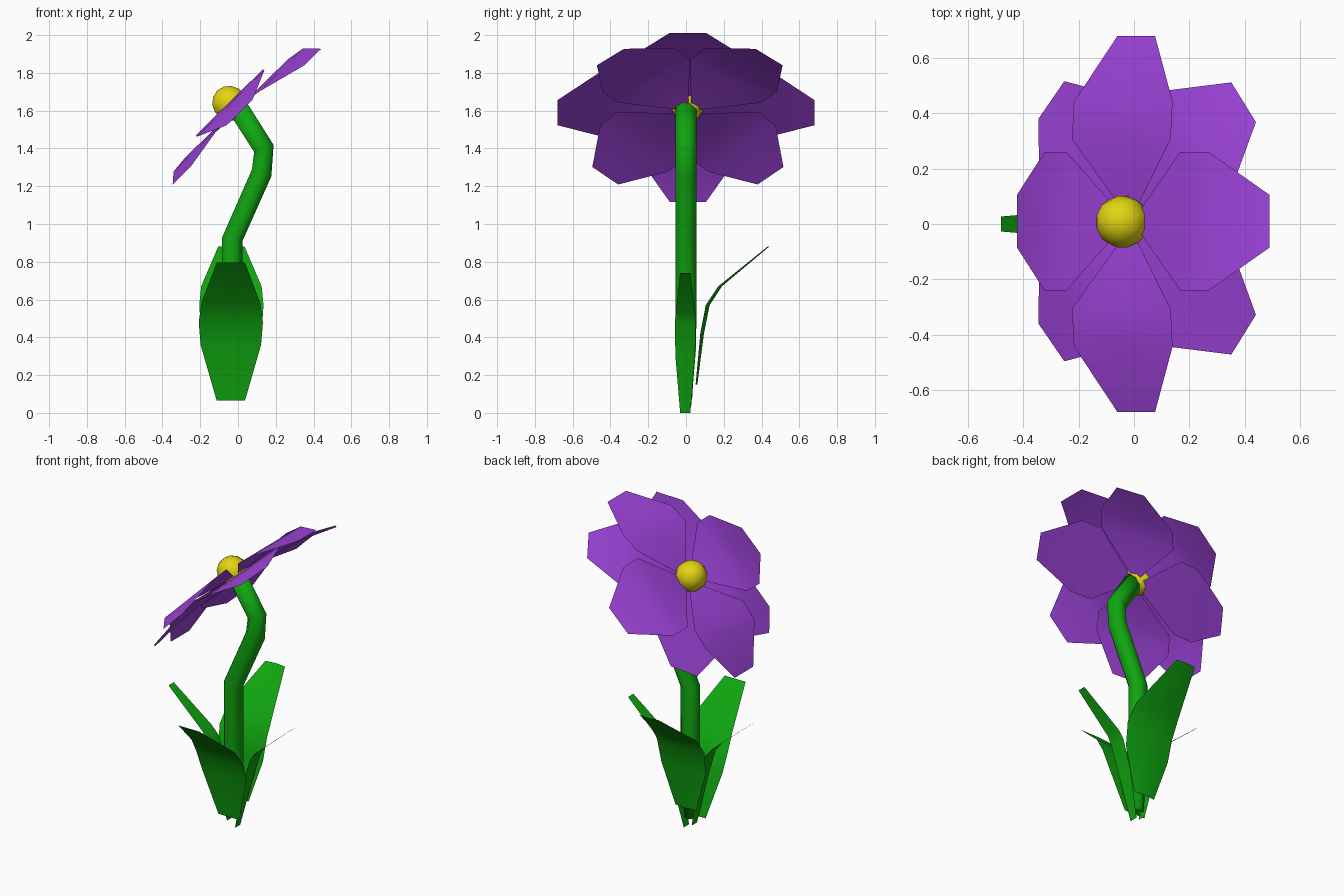
import bpy, math
from mathutils import Vector

if "Cube" in bpy.data.objects:
    bpy.data.objects.remove(bpy.data.objects["Cube"])


def mat(name, col):
    m = bpy.data.materials.new(name)
    m.diffuse_color = (*col, 1)
    m.use_nodes = True
    m.node_tree.nodes["Principled BSDF"].inputs["Base Color"].default_value = m.diffuse_color
    return m


PURPLE = mat("petal purple", (0.36, 0.06, 0.74))
GREEN = mat("leaf green", (0.005, 0.38, 0.005))
YELLOW = mat("centre yellow", (0.76, 0.66, 0.005))


def make(name, verts, faces, material):
    me = bpy.data.meshes.new(name)
    me.from_pydata(verts, [], faces)
    me.materials.append(material)
    ob = bpy.data.objects.new(name, me)
    bpy.context.collection.objects.link(ob)
    me.shade_smooth()
    return ob


def strip(name, rows, material):
    """Sheet skinned through rows of points."""
    n = len(rows[0])
    faces = [(i * n + j, i * n + j + 1, (i + 1) * n + j + 1, (i + 1) * n + j)
             for i in range(len(rows) - 1) for j in range(n - 1)]
    return make(name, [p for r in rows for p in r], faces, material)


# flower head frame: U runs up the tilted head, V sideways, N out of its face
A = math.radians(44.5)
U = Vector((math.cos(A), 0, math.sin(A)))
V = Vector((0, 1, 0))
N = Vector((-math.sin(A), 0, math.cos(A)))


def petal(name, angle, length, lifts, dy=0.0):
    d = U * math.cos(angle) + V * math.sin(angle)
    s = V * math.cos(angle) - U * math.sin(angle)
    rows = []
    for (r, w), h in zip(((0.07, 0.03), (0.45, 0.25), (0.65, 0.25), (1, 0.095)), lifts):
        base = U * 1.12 + d * (r * length) + N * h + V * dy
        rows.append([base + s * (w * k) for k in (-1, 0, 1)])
    strip(name, rows, PURPLE)


# front ring of four petals
petal("front_petal_top", 0, 0.64, (1.165, 1.195, 1.178, 1.092), 0.01)
petal("front_petal_bottom", math.pi, 0.64, (1.165, 1.195, 1.178, 1.092), 0.01)
for sgn, side in ((1, "back"), (-1, "front")):
    petal("side_petal_" + side, sgn * math.pi / 2, 0.68, (1.165, 1.205, 1.195, 1.128))
    # rear ring, on the diagonals
    petal("rear_petal_upper_" + side, sgn * math.radians(41), 0.64,
          (1.135, 1.15, 1.135, 1.066), 0.02)
    petal("rear_petal_lower_" + side, sgn * math.radians(136), 0.63,
          (1.135, 1.16, 1.15, 1.105), 0.01)

# flower centre
bpy.ops.mesh.primitive_uv_sphere_add(segments=10, ring_count=7, radius=0.096,
                                     location=(-0.043, 0.008, 1.638), rotation=(0, -A, 0))
c = bpy.context.object
c.name = "flower_centre"
c.data.materials.append(YELLOW)
c.data.shade_smooth()

# bent stem: octagonal tube
path = [Vector((x, 0, z)) for x, z in
        ((-0.03, 0.07), (-0.03, 0.45), (-0.03, 0.92), (0.125, 1.27), (0.137, 1.40), (0.0, 1.615))]
SIDES, verts, faces = 8, [], []
for i, p in enumerate(path):
    t = (path[min(i + 1, len(path) - 1)] - path[max(i - 1, 0)]).normalized()
    e = V.cross(t).normalized()
    rad = 0.035 if i == 0 else 0.059
    for k in range(SIDES):
        a = 2 * math.pi * (k + 0.5) / SIDES
        verts.append(p + (e * math.cos(a) + V * math.sin(a)) * rad)
for i in range(len(path) - 1):
    for k in range(SIDES):
        j = (k + 1) % SIDES
        faces.append((i * SIDES + k, i * SIDES + j, (i + 1) * SIDES + j, (i + 1) * SIDES + k))
faces.append(tuple(reversed(range(SIDES))))
faces.append(tuple(range((len(path) - 1) * SIDES, len(path) * SIDES)))
make("stem", verts, faces, GREEN)


def leaf(name, out, origin, profile, cup=0.0):
    """profile: (distance out, height, half width)."""
    out = Vector(out)
    side = Vector((0, 0, 1)).cross(out)
    rows = []
    for d, z, w in profile:
        mid = Vector(origin) + out * d + Vector((0, 0, z))
        rows.append([mid + side * (w * k) - out * (cup * abs(k) * w / 0.165) for k in (-1, 0, 1)])
    strip(name, rows, GREEN)


# two broad leaves (front, back) and two narrow ones (sides)
leaf("front_leaf", (0, -1, 0), (-0.038, 0, 0),
     ((0.04, 0.065, 0.075), (0.09, 0.36, 0.16), (0.13, 0.48, 0.17),
      (0.20, 0.585, 0.155), (0.45, 0.795, 0.075)))
leaf("back_leaf", (0, 1, 0), (-0.035, 0, 0),
     ((0.06, 0.15, 0.075), (0.095, 0.42, 0.16), (0.125, 0.57, 0.17),
      (0.19, 0.67, 0.16), (0.44, 0.88, 0.07)), 0.02)
leaf("right_leaf", (1, 0, 0), (0, -0.004, 0),
     ((0.0, 0.0, 0.027), (0.07, 0.30, 0.052), (0.125, 0.48, 0.055),
      (0.155, 0.53, 0.05), (0.40, 0.74, 0.027)))
leaf("left_leaf", (-1, 0, 0), (0, 0, 0),
     ((0.06, 0.03, 0.027), (0.12, 0.33, 0.052), (0.175, 0.52, 0.055),
      (0.225, 0.58, 0.05), (0.48, 0.795, 0.027)))
